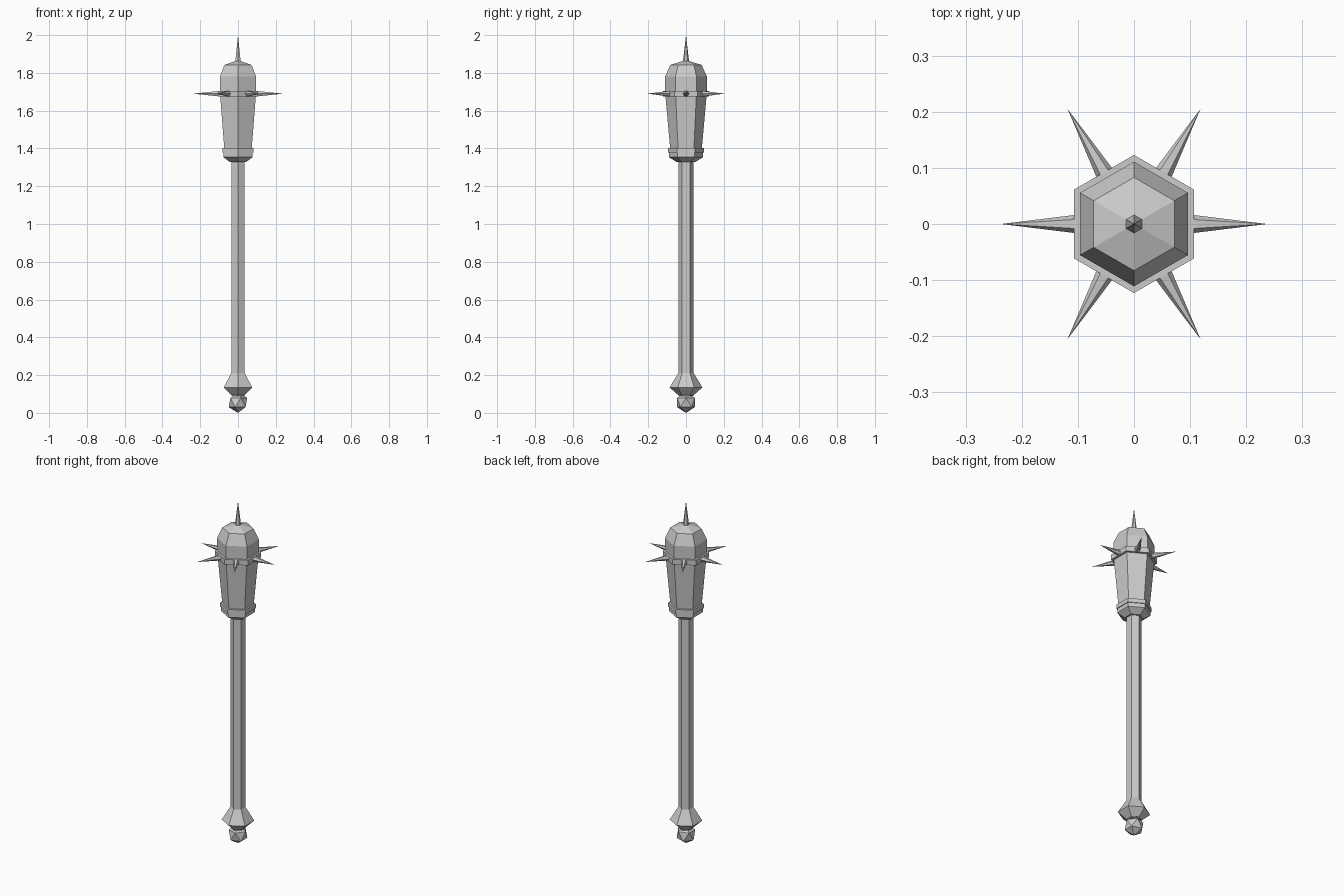
import bpy, bmesh
from math import cos, sin, pi
from mathutils import Matrix

if "Cube" in bpy.data.objects:
    bpy.data.objects.remove(bpy.data.objects["Cube"])


def finish(name, bm):
    bmesh.ops.recalc_face_normals(bm, faces=bm.faces[:])
    mesh = bpy.data.meshes.new(name)
    bm.to_mesh(mesh)
    bm.free()
    obj = bpy.data.objects.new(name, mesh)
    bpy.context.collection.objects.link(obj)
    return obj


def hex_lathe(name, profile):
    """Six-sided solid from (corner radius, height) pairs, corners on the y axis."""
    bm = bmesh.new()
    rings = []
    for r, z in profile:
        if r == 0:
            rings.append([bm.verts.new((0, 0, z))] * 6)
        else:
            rings.append([bm.verts.new((r * cos(pi / 2 + i * pi / 3),
                                        r * sin(pi / 2 + i * pi / 3), z))
                          for i in range(6)])
    for low, high in zip(rings, rings[1:]):
        for i in range(6):
            j = (i + 1) % 6
            corners = list(dict.fromkeys([low[i], low[j], high[j], high[i]]))
            bm.faces.new(corners)
    for ring in (rings[0], rings[-1]):
        if ring[0] is not ring[1]:
            bm.faces.new(ring)
    return finish(name, bm)


# Handle and flared grip end
hex_lathe("shaft", [(0.04, 0.09), (0.04, 1.345)])
hex_lathe("grip_flare", [(0.042, 0.095), (0.087, 0.135), (0.04, 0.212)])

# Faceted pommel ball
bm = bmesh.new()
bmesh.ops.create_icosphere(bm, subdivisions=1, radius=0.055,
                           matrix=Matrix.Translation((0, 0, 0.055)))
finish("pommel", bm)

# Head: cup, tapered body and dome
hex_lathe("head_cup", [(0.05, 1.328), (0.09, 1.354), (0.09, 1.378)])
hex_lathe("head_collar", [(0.095, 1.378), (0.095, 1.402)])
hex_lathe("head", [(0.083, 1.39), (0.11, 1.69), (0.111, 1.78),
                   (0.083, 1.842), (0, 1.868)])
hex_lathe("spike_band", [(0.123, 1.675), (0.123, 1.705)])

# Top spike and ring of side spikes
hex_lathe("top_spike", [(0.017, 1.855), (0, 2.0)])
for k in range(6):
    spike = hex_lathe(f"side_spike_{k + 1}", [(0.018, 0.09), (0, 0.237)])
    spike.data.transform(Matrix.Translation((0, 0, 1.69))
                         @ Matrix.Rotation(k * pi / 3, 4, 'Z')
                         @ Matrix.Rotation(pi / 2, 4, 'Y'))
